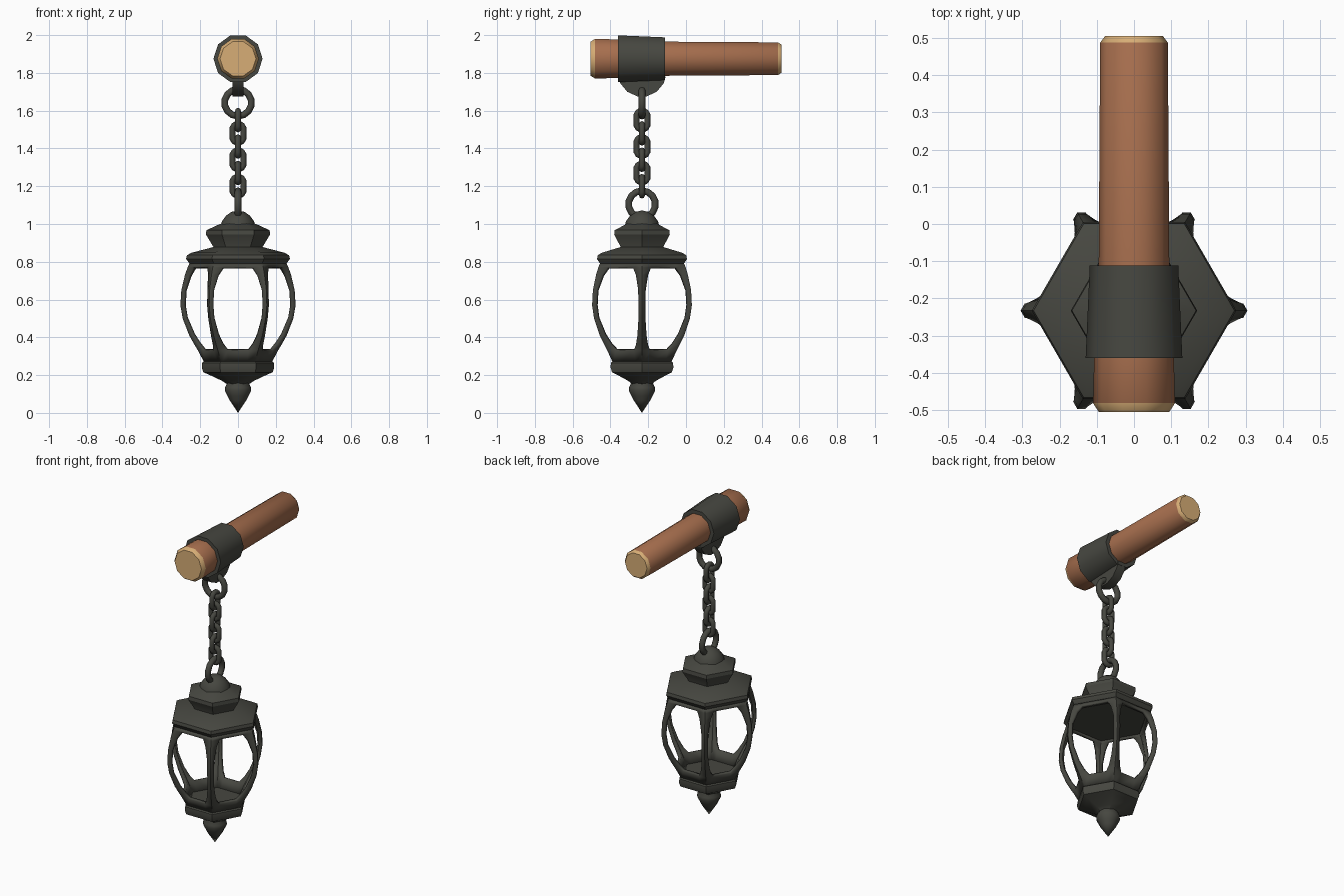
import bpy, bmesh, math
from mathutils import Matrix, Vector

if "Cube" in bpy.data.objects:
    bpy.data.objects.remove(bpy.data.objects["Cube"])

CY = -0.233          # lantern axis
BEAM_Z = 1.875


def material(name, rgb):
    m = bpy.data.materials.new(name)
    m.diffuse_color = (*rgb, 1)
    m.use_nodes = True
    m.node_tree.nodes["Principled BSDF"].inputs["Base Color"].default_value = m.diffuse_color
    return m


IRON = material("dark_iron", (0.062, 0.063, 0.052))
WOOD = material("brown_wood", (0.38, 0.155, 0.075))
CUT = material("pale_cut_wood", (0.68, 0.42, 0.18))


def finish(name, bm, mats, angle=30, matrix=None, fix=True):
    if fix:
        bmesh.ops.recalc_face_normals(bm, faces=bm.faces)
    if matrix:
        bm.transform(matrix)
    me = bpy.data.meshes.new(name)
    bm.to_mesh(me)
    bm.free()
    for m in mats:
        me.materials.append(m)
    me.polygons.foreach_set("use_smooth", [True] * len(me.polygons))
    me.set_sharp_from_angle(angle=math.radians(angle))
    ob = bpy.data.objects.new(name, me)
    bpy.context.collection.objects.link(ob)
    return ob


def lathe(profile, n):
    """Closed solid from (radius, height) pairs with n sides."""
    bm = bmesh.new()
    rings = []
    for r, z in profile:
        k = n if r > 0 else 1
        rings.append([bm.verts.new((r * math.cos(2 * math.pi * i / n),
                                    r * math.sin(2 * math.pi * i / n), z)) for i in range(k)])
    for a, b in zip(rings, rings[1:]):
        for i in range(n):
            vs = [a[i % len(a)], a[(i + 1) % len(a)], b[(i + 1) % len(b)], b[i % len(b)]]
            bm.faces.new(list(dict.fromkeys(vs)))
    for ring in (rings[0], rings[-1]):
        if len(ring) > 1:
            bm.faces.new(ring)
    return bm


def link(name, z, major, minor, stretch, turned, seg=12):
    """Upright ring, stretched into a chain link; turned = lies in the yz plane."""
    bm = bmesh.new()
    rows = []
    for i in range(seg):
        a = 2 * math.pi * (i + 0.5) / seg
        row = []
        for j in range(8):
            b = 2 * math.pi * j / 8
            r = major + minor * math.cos(b)
            row.append(bm.verts.new((r * math.cos(a), minor * math.sin(b),
                                     r * math.sin(a) + math.copysign(stretch, math.sin(a)))))
        rows.append(row)
    for i in range(seg):
        p, q = rows[i], rows[(i + 1) % seg]
        for j in range(8):
            k = (j + 1) % 8
            bm.faces.new((p[j], q[j], q[k], p[k]))
    rot = Matrix.Rotation(math.pi / 2 if turned else 0, 4, 'Z')
    finish(name, bm, [IRON], 50, Matrix.Translation((0, CY, z)) @ rot)


axis = Matrix.Translation((0, CY, 0))
along_y = Matrix.Translation((0, 0, BEAM_Z)) @ Matrix.Rotation(-math.pi / 2, 4, 'X')

# Wooden beam with pale cut ends
bm = lathe([(0.095, -0.505), (0.110, -0.482), (0.107, -0.34), (0.095, -0.12),
            (0.091, 0.488), (0.078, 0.505)], 10)
for f in bm.faces:
    f.material_index = 1 if abs(f.calc_center_median().z) > 0.488 else 0
finish("beam", bm, [WOOD, CUT], 40, along_y)

# Iron collar around the beam
finish("collar", lathe([(0.130, -0.36), (0.119, -0.112)], 10), [IRON], 40, along_y)

# Hanging lug below the collar
bm = bmesh.new()
outline = [(-0.125, 1.78), (-0.115, 1.745), (-0.078, 1.70), (-0.025, 1.676),
           (0.025, 1.676), (0.078, 1.70), (0.115, 1.745), (0.125, 1.78)]
face = bm.faces.new([bm.verts.new((-0.029, CY + y, z)) for y, z in outline])
ext = bmesh.ops.extrude_face_region(bm, geom=[face])
bmesh.ops.translate(bm, vec=(0.058, 0, 0),
                    verts=[v for v in ext["geom"] if isinstance(v, bmesh.types.BMVert)])
finish("lug", bm, [IRON])

# Rings and chain
link("upper_ring", 1.642, 0.071, 0.018, 0, False, 14)
link("lower_ring", 1.105, 0.071, 0.018, 0, True, 14)
for i in range(6):
    link(f"chain_link_{i + 1}", 1.55 - 0.07 * i, 0.030, 0.0155, 0.021, i % 2 == 0)

# Roof, cap and base: six-sided turned profiles
finish("roof", lathe([(0.235, 0.775), (0.252, 0.785), (0.275, 0.815), (0.270, 0.835),
                      (0.245, 0.848), (0.13, 0.878)], 6), [IRON], 30, axis)
finish("cap", lathe([(0.13, 0.865), (0.13, 0.878), (0.170, 0.945), (0.167, 0.967),
                     (0.10, 0.998), (0.06, 1.01)], 6), [IRON], 30, axis)
finish("cap_dome", lathe([(0.092, 0.985), (0.085, 1.015), (0.062, 1.045),
                          (0.035, 1.064), (0, 1.072)], 12), [IRON], 45, axis)
finish("base", lathe([(0.055, 0.15), (0.085, 0.17), (0.155, 0.203), (0.183, 0.215),
                      (0.192, 0.24), (0.190, 0.265), (0.172, 0.277)], 6), [IRON], 30, axis)
finish("finial", lathe([(0, 0), (0.045, 0.068), (0.056, 0.09), (0.070, 0.118),
                        (0.068, 0.135), (0.055, 0.165), (0.055, 0.19)], 12), [IRON], 45, axis)

# Lantern cage: rows of (height, corner radius, window half width)
rows = [(0.26, 0.175, 0.05), (0.33, 0.212, 0.055), (0.36, 0.230, 0.078), (0.41, 0.258, 0.101),
        (0.50, 0.293, 0.125), (0.57, 0.305, 0.130), (0.65, 0.300, 0.127),
        (0.73, 0.281, 0.103), (0.77, 0.267, 0.078), (0.79, 0.258, 0.07)]
bm = bmesh.new()
for s in range(6):
    rot = Matrix.Rotation(math.radians(60 * s), 3, 'Z')
    grid = []
    for z, r, w in rows:
        y = -r * math.cos(math.pi / 6)
        grid.append([bm.verts.new(rot @ Vector((x, y, z))) for x in (-r / 2, -w, w, r / 2)])
    for k in range(len(rows) - 1):
        window = 0 < k < len(rows) - 2
        for c in ((0, 2) if window else (0, 1, 2)):
            a, b = grid[k], grid[k + 1]
            bm.faces.new((a[c], a[c + 1], b[c + 1], b[c]))
bmesh.ops.remove_doubles(bm, verts=bm.verts, dist=0.0005)
cage = finish("lantern_cage", bm, [IRON], 30, axis, fix=False)
mod = cage.modifiers.new("thickness", 'SOLIDIFY')
mod.thickness = 0.02
mod.offset = -1
mod.use_even_offset = True
